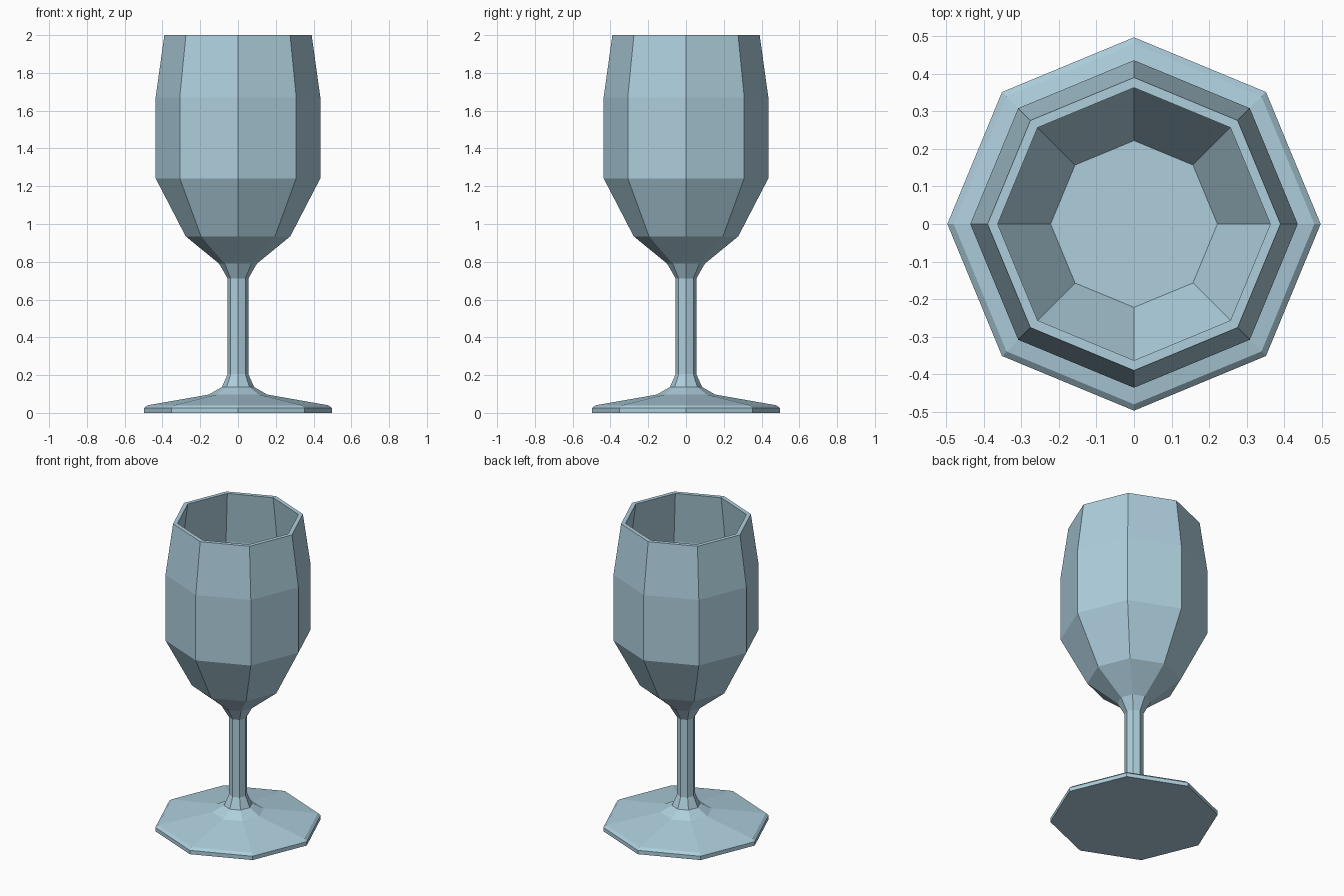
import bpy
import bmesh
import math

cube = bpy.data.objects.get("Cube")
if cube:
    bpy.data.objects.remove(cube, do_unlink=True)

SIDES = 8

# Pale blue glass
glass = bpy.data.materials.new("pale_blue_glass")
glass.use_nodes = True
colour = (0.42, 0.62, 0.72, 1.0)
glass.diffuse_color = colour
glass.node_tree.nodes["Principled BSDF"].inputs["Base Color"].default_value = colour


def lathe(name, profile, cap_start=False, cap_end=False):
    """Turn a (radius, height) profile into a flat-faced octagonal part."""
    bm = bmesh.new()
    rings = []
    for radius, z in profile:
        angles = [math.tau * i / SIDES for i in range(SIDES)]
        rings.append([bm.verts.new((radius * math.cos(a), radius * math.sin(a), z))
                      for a in angles])
    for low, high in zip(rings, rings[1:]):
        for i in range(SIDES):
            j = (i + 1) % SIDES
            bm.faces.new((low[i], low[j], high[j], high[i]))
    if cap_start:
        bm.faces.new(rings[0][::-1])
    if cap_end:
        bm.faces.new(rings[-1])
    mesh = bpy.data.meshes.new(name)
    bm.to_mesh(mesh)
    bm.free()
    mesh.materials.append(glass)
    obj = bpy.data.objects.new(name, mesh)
    bpy.context.collection.objects.link(obj)
    return obj


# Foot: thin bevelled disc rising to the stem collar
lathe("foot", [(0.497, 0), (0.497, 0.025), (0.48, 0.04), (0.155, 0.097), (0.085, 0.137)],
      cap_start=True)

# Stem: flared at both ends
lathe("stem", [(0.085, 0.137), (0.055, 0.205), (0.055, 0.712), (0.1, 0.79)])

# Bowl: outer wall, rim, then inner wall down to a flat floor
lathe("bowl", [(0.1, 0.79), (0.277, 0.935), (0.436, 1.242), (0.436, 1.67), (0.39, 2.0),
               (0.363, 2.0), (0.409, 1.667), (0.409, 1.25), (0.222, 0.95)],
      cap_end=True)
